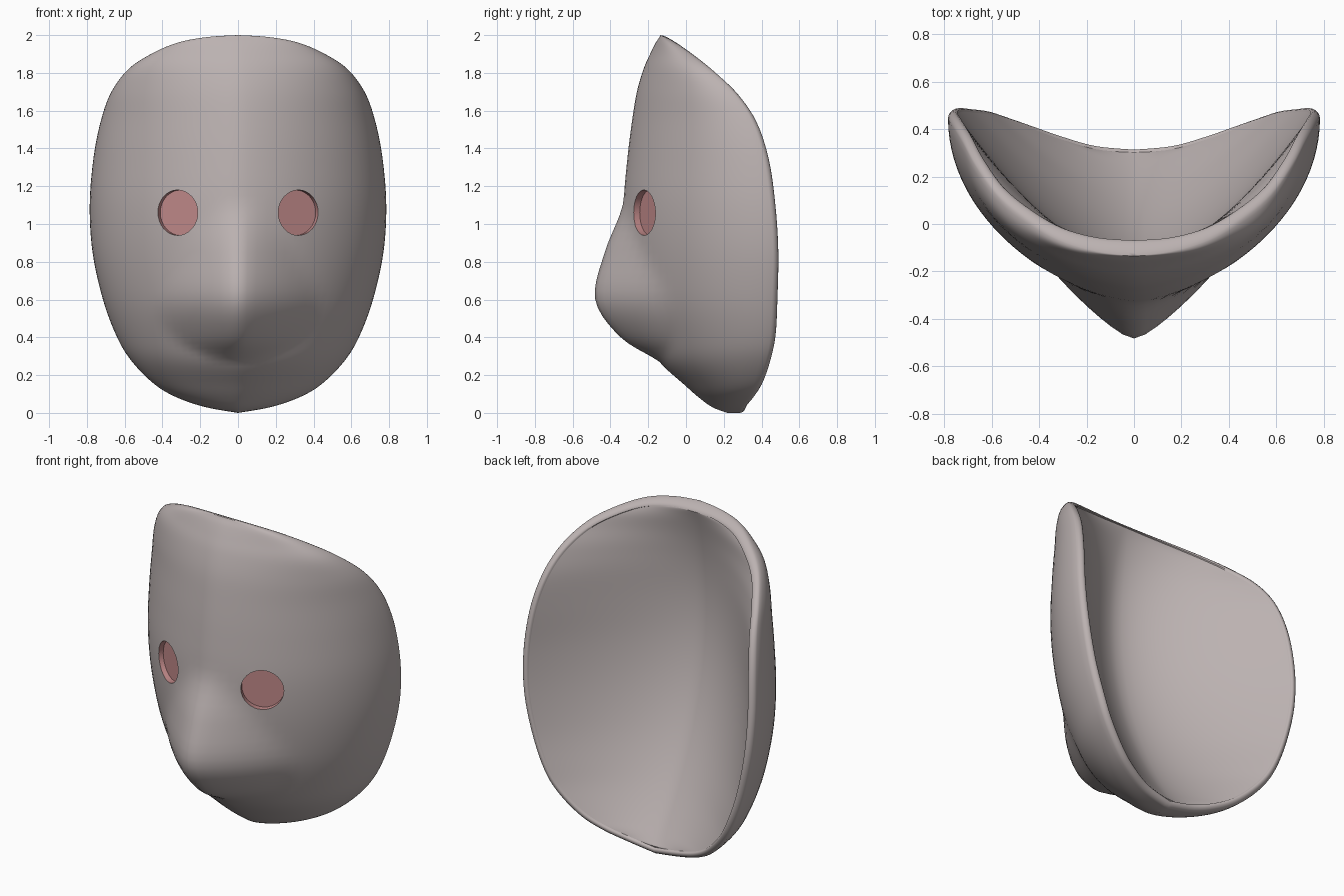
import bpy
import bmesh
import math
from mathutils import Vector

if "Cube" in bpy.data.objects:
    bpy.data.objects.remove(bpy.data.objects["Cube"], do_unlink=True)


def make_material(name, colour):
    mat = bpy.data.materials.new(name)
    mat.use_nodes = True
    mat.diffuse_color = colour
    mat.node_tree.nodes["Principled BSDF"].inputs["Base Color"].default_value = colour
    return mat


shell_grey = make_material("warm grey", (0.5, 0.445, 0.44, 1))
eye_pink = make_material("dusty pink", (0.53, 0.25, 0.25, 1))

# Stations from chin to brow: height, half width, front depth, rim depth, nose projection
STATIONS = [
    (0, 0, .22, .285, 0),
    (.03, .17, .14, .30, 0),
    (.08, .32, .07, .34, 0),
    (.15, .44, -.01, .38, 0),
    (.27, .56, -.14, .42, 0),
    (.4, .64, -.21, .445, .135),
    (.6, .715, -.28, .455, .2),
    (.85, .77, -.32, .46, .11),
    (1.1, .785, -.33, .445, .005),
    (1.35, .765, -.31, .41, 0),
    (1.55, .725, -.285, .345, 0),
    (1.7, .67, -.26, .245, 0),
    (1.82, .58, -.225, .12, 0),
    (1.9, .46, -.19, .02, 0),
    (1.96, .32, -.16, -.065, 0),
    (1.99, .16, -.14, -.115, 0),
    (2, 0, -.135, -.135, 0),
]
STEPS, COLUMNS, RIM_STEPS, MAX_WIDTH = 5, 48, 6, .785


def smooth_stations():
    """Catmull-Rom interpolation between the stations."""
    rows = []
    last = len(STATIONS) - 1
    for i in range(last):
        a, b, c, d = (STATIONS[min(max(i + k, 0), last)] for k in (-1, 0, 1, 2))
        for s in range(STEPS):
            u = s / STEPS
            rows.append([
                q + u / 2 * (r - p + u * (2 * p - 5 * q + 4 * r - v + u * (3 * (q - r) + v - p)))
                for p, q, r, v in zip(a, b, c, d)])
    rows.append(list(STATIONS[last]))
    return rows


def outer_point(row, t):
    """Rounded face with a peaked nose that fades out into the cheeks."""
    z, width, front, rim, nose = row
    x = width * t
    bow = 1 - math.sqrt(max(0, 1 - abs(t) ** 1.55))
    y = front + (rim - front) * bow
    if nose > .002:
        spread = .1 + 1.4 * nose
        peak = nose * (1 - (math.hypot(x, .04) - .04) / spread)
        y -= (peak + math.hypot(peak, .1 * nose)) / 2
    return Vector((x, y, z))


def inner_point(row, t):
    """Shallow smooth bowl behind the face."""
    z, width, front, rim, nose = row
    rim += .015 + .045 * (1 - width / MAX_WIDTH) * z / 2
    middle = .31 - .19 * z - .25 * (1 - (z - 1) ** 2)
    middle = min(max(middle, front + .06), rim)
    return Vector((width * .945 * t, middle + (rim - middle) * abs(t) ** 1.65, 1 + (z - 1) * .96))


def rim_arc(start, end):
    """Half-round edge between the outside and the inside."""
    middle, half = (start + end) / 2, (start - end) / 2
    angles = [math.pi * i / RIM_STEPS for i in range(1, RIM_STEPS)]
    return [middle + half * math.cos(a) + Vector((0, .02 * math.sin(a), 0)) for a in angles]


def section(row):
    """Closed loop: outside, rim, inside, rim."""
    ts = [math.sin(math.pi * (i / COLUMNS - .5)) for i in range(COLUMNS + 1)]
    outside = [outer_point(row, t) for t in ts]
    inside = [inner_point(row, t) for t in reversed(ts)]
    return (outside + rim_arc(outside[-1], inside[0])
            + inside + rim_arc(inside[-1], outside[0]))


def finish(bm, name, materials):
    bmesh.ops.recalc_face_normals(bm, faces=bm.faces)
    mesh = bpy.data.meshes.new(name)
    bm.to_mesh(mesh)
    bm.free()
    obj = bpy.data.objects.new(name, mesh)
    bpy.context.collection.objects.link(obj)
    for mat in materials:
        mesh.materials.append(mat)
    return obj


# Mask shell
bm = bmesh.new()
loops = [[bm.verts.new(p) for p in section(row)] for row in smooth_stations()]
for low, high in zip(loops, loops[1:]):
    for i in range(len(low)):
        j = (i + 1) % len(low)
        bm.faces.new((low[i], low[j], high[j], high[i]))
bmesh.ops.remove_doubles(bm, verts=bm.verts, dist=.0002)
mask = finish(bm, "mask_shell", [shell_grey, eye_pink])

# Shallow round eye sockets, cut along the surface direction
for side, label in ((1, "left"), (-1, "right")):
    outward = Vector((side * .45, -.89, 0)).normalized()
    bm = bmesh.new()
    bmesh.ops.create_cone(bm, cap_ends=True, segments=32, radius1=.12, radius2=.12, depth=.2)
    for face in bm.faces:
        face.material_index = 1
    cutter = finish(bm, label + "_eye_cutter", [shell_grey, eye_pink])
    cutter.rotation_euler = outward.to_track_quat("Z", "Y").to_euler()
    cutter.location = Vector((side * .32, -.222, 1.06)) + outward * .065
    cutter.hide_render = True
    cut = mask.modifiers.new(label + "_eye_socket", "BOOLEAN")
    cut.operation = "DIFFERENCE"
    cut.solver = "EXACT"
    cut.object = cutter

# Apply the cuts and drop the cutters
bpy.context.view_layer.update()
evaluated = mask.evaluated_get(bpy.context.evaluated_depsgraph_get())
mask.data = bpy.data.meshes.new_from_object(evaluated)
mask.modifiers.clear()
for label in ("left", "right"):
    bpy.data.objects.remove(bpy.data.objects[label + "_eye_cutter"], do_unlink=True)

# Smooth shading with crisp socket edges
for obj in bpy.context.selected_objects:
    obj.select_set(False)
mask.select_set(True)
bpy.context.view_layer.objects.active = mask
bpy.ops.object.shade_smooth_by_angle(angle=math.radians(50))
